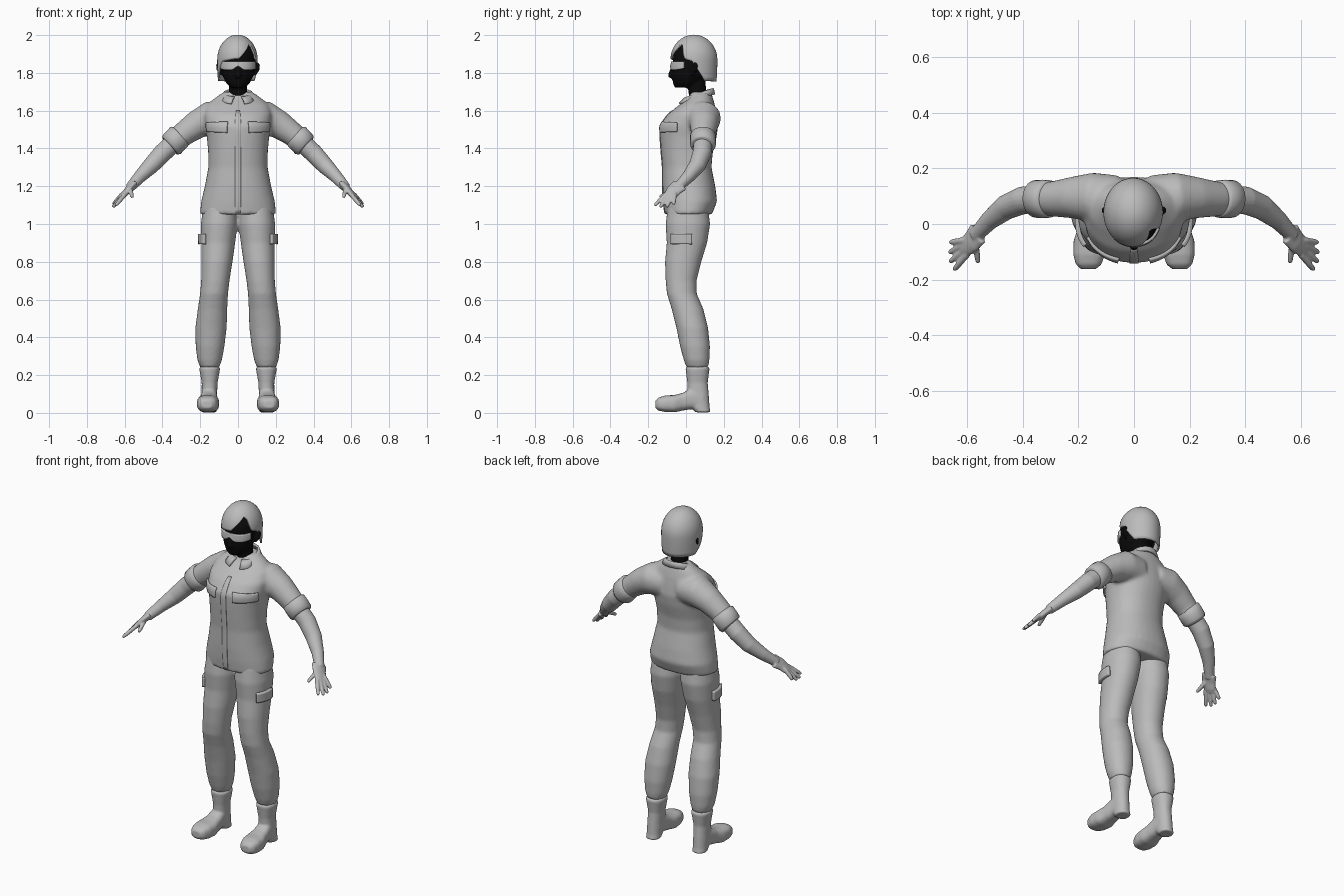
import bpy, bmesh, math
from math import sin, cos, pi, radians
from mathutils import Vector
from mathutils.bvhtree import BVHTree

cube = bpy.data.objects.get("Cube")
if cube:
    bpy.data.objects.remove(cube, do_unlink=True)


def material(name, value):
    m = bpy.data.materials.new(name)
    m.use_nodes = True
    m.diffuse_color = (value, value, value, 1)
    m.node_tree.nodes["Principled BSDF"].inputs["Base Color"].default_value = (value, value, value, 1)
    return m


grey = material("plain grey", 0.5)
black = material("black", 0.003)


def loft(bm, rings):
    """Skin a list of closed rings and cap both ends."""
    loops = [[bm.verts.new(p) for p in r] for r in rings]
    n = len(loops[0])
    for a, b in zip(loops, loops[1:]):
        for i in range(n):
            j = (i + 1) % n
            bm.faces.new((a[i], a[j], b[j], b[i]))
    bm.faces.new(loops[0][::-1])
    bm.faces.new(loops[-1])


def ring(c, u, v, n=28, power=2.0):
    pts = []
    for i in range(n):
        a = 2 * pi * i / n
        s, t = cos(a), sin(a)
        pts.append(Vector(c) + u * math.copysign(abs(s) ** (2 / power), s)
                   + v * math.copysign(abs(t) ** (2 / power), t))
    return pts


def stack(bm, rows, power=2.2):
    """Upright body: rows of z, x, y, half width, half depth."""
    loft(bm, [ring((x, y, z), Vector((rx, 0, 0)), Vector((0, ry, 0)), 32, power)
              for z, x, y, rx, ry in rows])


def tube(bm, pts, wide=Vector((0, 1, 0)), ratio=1.0):
    """Limb along points of x, y, z, radius; ratio widens it along one axis."""
    c = [Vector(p[:3]) for p in pts]
    rings = []
    for i, p in enumerate(pts):
        d = (c[min(i + 1, len(c) - 1)] - c[max(i - 1, 0)]).normalized()
        u = (wide - d * wide.dot(d)).normalized()
        rings.append(ring(c[i], u * p[3] * ratio, d.cross(u) * p[3], 20))
    loft(bm, rings)


def finish(name, bm, mat, mirror=False, voxel=0, smooth=3, solid=0):
    bmesh.ops.remove_doubles(bm, verts=bm.verts, dist=0.0002)
    bmesh.ops.recalc_face_normals(bm, faces=bm.faces)
    for f in bm.faces:
        f.smooth = True
    me = bpy.data.meshes.new(name)
    bm.to_mesh(me)
    bm.free()
    me.materials.append(mat)
    ob = bpy.data.objects.new(name, me)
    bpy.context.collection.objects.link(ob)
    if mirror:
        ob.modifiers.new("mirror", "MIRROR").use_mirror_merge = False
    if solid:
        s = ob.modifiers.new("thickness", "SOLIDIFY")
        s.thickness, s.offset = solid, 0
    if voxel:
        r = ob.modifiers.new("blend", "REMESH")
        r.mode, r.voxel_size, r.use_smooth_shade = "VOXEL", voxel, True
        s = ob.modifiers.new("soften", "SMOOTH")
        s.factor, s.iterations = 0.5, smooth
    return ob


def sheet(bm, rows):
    grid = [[bm.verts.new(p) for p in r] for r in rows]
    for a, b in zip(grid, grid[1:]):
        for i in range(len(a) - 1):
            bm.faces.new((a[i], a[i + 1], b[i + 1], b[i]))


def patch(name, target, centre, angles, heights, thick, mirror=True, nu=16, nv=6):
    """Plate wrapped on a body; angles run from the front towards +x."""
    bpy.context.view_layer.update()
    tree = BVHTree.FromObject(target, bpy.context.evaluated_depsgraph_get())
    rows = []
    for j in range(nv + 1):
        row = []
        for i in range(nu + 1):
            u = i / nu
            a = radians(angles[0] + (angles[1] - angles[0]) * u)
            lo, hi = heights(u)
            out = Vector((sin(a), -cos(a), 0))
            c = Vector((centre[0], centre[1], lo + (hi - lo) * j / nv))
            hit = tree.ray_cast(c + out * 0.22, -out)[0]
            row.append((hit or c + out * 0.1) + out * thick * 0.3)
        rows.append(row)
    bm = bmesh.new()
    sheet(bm, rows)
    return finish(name, bm, grey, mirror, solid=thick)


# Shirt: half a torso pair and sleeve, mirrored and blended
bm = bmesh.new()
stack(bm, [(z, 0, y, rx, ry) for z, y, rx, ry in (
    (1.05, .012, .2, .125), (1.07, .015, .2, .13), (1.12, .022, .195, .143),
    (1.2, .015, .176, .14), (1.3, .005, .157, .13), (1.38, .005, .158, .137),
    (1.46, .012, .165, .15), (1.52, .015, .175, .155), (1.58, .032, .18, .13),
    (1.63, .058, .165, .095), (1.665, .075, .125, .068), (1.7, .08, .075, .052))])
tube(bm, [(.06, .09, 1.56, .085), (.15, .095, 1.56, .09), (.22, .095, 1.525, .075),
          (.29, .09, 1.475, .064), (.35, .09, 1.42, .058)])
shirt = finish("shirt", bm, grey, True, 0.011, 4)

# Rolled sleeve cuffs
bm = bmesh.new()
tube(bm, [(.302, .09, 1.473, .058), (.307, .09, 1.468, .068), (.33, .09, 1.443, .069),
          (.352, .09, 1.419, .068), (.36, .089, 1.412, .06)])
finish("sleeve_cuff", bm, grey, True)

# Forearm, palm, fingers and thumb
bm = bmesh.new()
tube(bm, [(.33, .09, 1.44, .05), (.4, .085, 1.375, .05), (.46, .06, 1.31, .045),
          (.52, .012, 1.25, .034), (.57, -.042, 1.195, .026)])
palm_side = Vector((-.25, -.9, .2))
tube(bm, [(.56, -.033, 1.205, .02), (.583, -.063, 1.18, .018), (.603, -.08, 1.155, .016),
          (.618, -.09, 1.14, .012)], palm_side, 2.3)
for base, tip in (((.602, -.112, 1.152), (.648, -.166, 1.098)),
                  ((.612, -.096, 1.145), (.662, -.137, 1.089)),
                  ((.618, -.078, 1.145), (.664, -.103, 1.089)),
                  ((.618, -.06, 1.153), (.662, -.066, 1.103)),
                  ((.57, -.065, 1.185), (.56, -.14, 1.142))):
    a, b = Vector(base), Vector(tip)
    tube(bm, [(*a.lerp(b, t), r) for t, r in ((-.3, .009), (0, .012), (.6, .011), (.92, .009), (1, .005))])
finish("arm_and_hand", bm, grey, True, 0.005, 2)

# Trousers
bm = bmesh.new()
stack(bm, [(1.1, .095, .01, .088, .105), (1.0, .099, .01, .098, .118), (.9, .105, .005, .09, .107),
           (.8, .112, -.015, .083, .096), (.7, .12, -.026, .075, .082), (.63, .127, -.022, .074, .079),
           (.55, .135, .008, .078, .084), (.45, .143, .033, .083, .084), (.35, .148, .048, .076, .079),
           (.28, .15, .056, .065, .068), (.24, .15, .06, .05, .058)], 2.1)
trousers = finish("trousers", bm, grey, True, 0.01, 3)

# Boots: shaft plus foot
bm = bmesh.new()
stack(bm, [(.245, .15, .061, .049, .058), (.235, .15, .061, .055, .064), (.215, .15, .061, .052, .061),
           (.16, .15, .061, .042, .054), (.09, .152, .065, .041, .056), (.03, .153, .075, .04, .05),
           (.003, .153, .09, .04, .04)])
loft(bm, [ring((x, y, (lo + hi) / 2), Vector((w, 0, 0)), Vector((0, 0, (hi - lo) / 2)), 28, 2.8)
          for y, x, w, lo, hi in (
    (-.162, .164, .028, .025, .065), (-.145, .163, .046, .012, .082), (-.11, .161, .057, .005, .092),
    (-.06, .158, .059, .003, .095), (-.02, .155, .049, .012, .105), (.03, .153, .043, .02, .13),
    (.09, .152, .04, .025, .13))])
finish("boot", bm, grey, True, 0.007, 2)

# Head with neck, nose and ears
bm = bmesh.new()
stack(bm, [(z, 0, y, r, r) for z, y, r in ((1.65, .07, .05), (1.7, .06, .047), (1.8, .05, .05))])
stack(bm, [(z, 0, y, rx, ry) for z, y, rx, ry in (
    (1.722, -.02, .036, .04), (1.742, -.002, .06, .066), (1.78, .013, .08, .087),
    (1.83, .02, .089, .094), (1.9, .035, .089, .1), (1.96, .04, .06, .07))])
tube(bm, [(0, -.065, 1.835, .01), (0, -.078, 1.8, .014), (0, -.082, 1.785, .016), (0, -.068, 1.775, .01)])
for s in (-1, 1):
    tube(bm, [(s * .088, .035, 1.79, .008), (s * .1, .045, 1.815, .013),
              (s * .104, .05, 1.84, .014), (s * .095, .045, 1.855, .008)])
head = finish("head", bm, black, False, 0.007, 2)

# Glasses wrapped round the face, notched over the nose
patch("glasses", head, (0, .02), (-72, 72),
      lambda u: (1.815 + .02 * math.exp(-((u - .5) / .08) ** 2) + .01 * abs(2 * u - 1) ** 4, 1.86),
      .012, False, 36)

# Bobbed hair: columns from the crown down to an uneven fringe
fringe = [(-180, 1.755), (-100, 1.757), (-75, 1.8), (-50, 1.86), (-10, 1.873), (5, 1.875),
          (45, 1.95), (54, 1.945), (66, 1.872), (85, 1.862), (105, 1.8), (120, 1.757), (180, 1.755)]


def fringe_height(a):
    for (a0, z0), (a1, z1) in zip(fringe, fringe[1:]):
        if a <= a1:
            return z0 + (z1 - z0) * (a - a0) / (a1 - a0)


bm = bmesh.new()
rows = []
for k in range(19):
    row = []
    for i in range(73):
        deg = -180 + 5 * i
        z = 1.997 - (1.997 - fringe_height(deg)) * (k / 18) ** 1.7
        r = math.sqrt(max(0, 1 - ((z - 1.87) / .127) ** 2)) if z > 1.87 else 1 - 3 * (1.87 - z) ** 2
        a = radians(deg)
        row.append((.102 * r * sin(a) - .003, .042 - .119 * r * cos(a), z))
    rows.append(row)
sheet(bm, rows)
finish("hair", bm, grey, solid=.01)

# Folded collar, open at the throat
bm = bmesh.new()
rows = [[], [], []]
for i in range(41):
    a = radians(14 + 332 * i / 40)
    f = (1 + cos(a)) / 2
    tip = max(0, f - .75) * 4
    top = Vector((.062 * sin(a), .078 - .062 * cos(a), 1.715 - .045 * f))
    low = Vector(((.088 + .06 * tip) * sin(a), .07 - (.078 + .03 * tip) * cos(a), 1.685 - .035 * f - .015 * tip))
    rows[0].append(top)
    rows[1].append(top.lerp(low, .45) + Vector((0, 0, .01)))
    rows[2].append(low)
sheet(bm, rows)
finish("collar", bm, grey, solid=.012)

# Pocket flaps and front placket
patch("chest_pocket_flap", shirt, (0, .02), (20, 68), lambda u: (1.483 + .006 * u, 1.54 - .004 * u), .012)
patch("thigh_pocket_flap", trousers, (.105, 0), (42, 108), lambda u: (.893, .948), .02)
patch("front_placket", shirt, (0, .02), (-6, 6), lambda u: (1.055, 1.6), .004, False, 4, 24)
